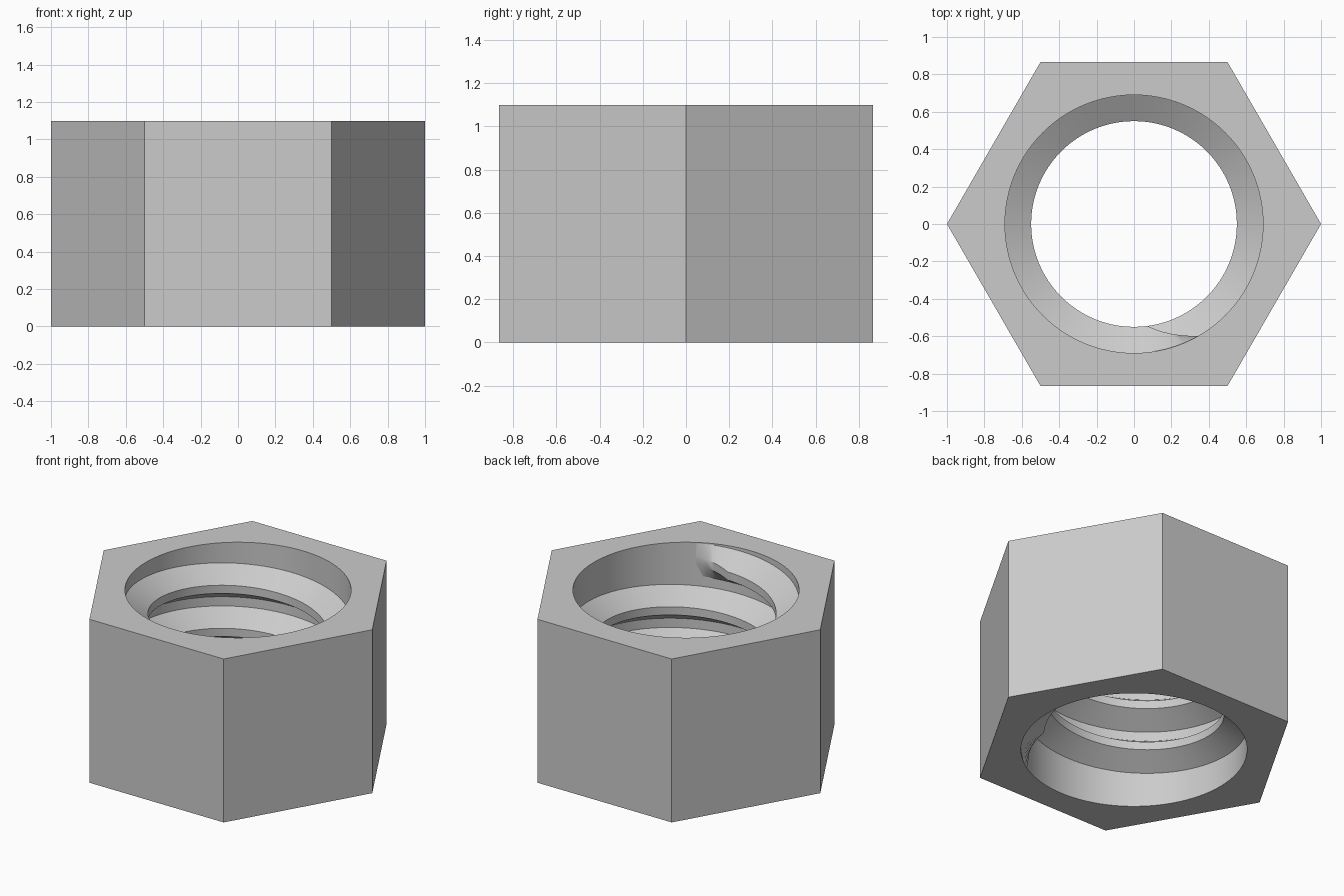
import bpy, bmesh
from math import cos, sin, radians, tau

if "Cube" in bpy.data.objects:
    bpy.data.objects.remove(bpy.data.objects["Cube"], do_unlink=True)

HEIGHT = 1.1
ROOT, CREST = 0.69, 0.55      # bore radius and thread crest radius
SEG = 96                      # segments per turn
TURNS, WIDTH = 3, 0.23        # thread turns and ridge width at its base
LAND = 0.055                  # flat width of the thread crest
PITCH = (HEIGHT - WIDTH) / TURNS
START = radians(-60)
TAPER = 6                     # steps over which the ridge fades out

steel = bpy.data.materials.new("grey_steel")
steel.use_nodes = True
steel.diffuse_color = (0.6, 0.6, 0.6, 1)
steel.node_tree.nodes["Principled BSDF"].inputs["Base Color"].default_value = (0.6, 0.6, 0.6, 1)


def finish(bm, name):
    bmesh.ops.recalc_face_normals(bm, faces=bm.faces[:])
    mesh = bpy.data.meshes.new(name)
    bm.to_mesh(mesh)
    bm.free()
    mesh.materials.append(steel)
    obj = bpy.data.objects.new(name, mesh)
    bpy.context.collection.objects.link(obj)
    bpy.ops.object.select_all(action='DESELECT')
    obj.select_set(True)
    bpy.context.view_layer.objects.active = obj
    bpy.ops.object.shade_smooth_by_angle(angle=radians(30))
    return obj


def ring(bm, radius, count, z):
    return [bm.verts.new((radius * cos(tau * i / count), radius * sin(tau * i / count), z))
            for i in range(count)]


def wall(bm, low, high):
    n = len(low)
    for i in range(n):
        j = (i + 1) % n
        bm.faces.new((low[i], low[j], high[j], high[i]))


# Hexagonal body with a round bore
bm = bmesh.new()
hexes = [ring(bm, 1, 6, z) for z in (0, HEIGHT)]
bores = [ring(bm, ROOT, SEG, z) for z in (0, HEIGHT)]
wall(bm, *hexes)
wall(bm, *bores)
part = SEG // 6
for outer, inner in zip(hexes, bores):
    for k in range(6):
        arc = [inner[(k * part + i) % SEG] for i in range(part, -1, -1)]
        bm.faces.new([outer[k], outer[(k + 1) % 6]] + arc)
finish(bm, "hex_body")

# Right-handed helical ridge, fading into the bore wall at both ends
bm = bmesh.new()
steps = SEG * TURNS
flank = (WIDTH - LAND) / 2
rows = []
for s in range(steps + 1):
    angle = START + tau * s / SEG
    base = PITCH * s / SEG
    fade = min(1, s / TAPER, (steps - s) / TAPER)
    crest = ROOT + (CREST - ROOT) * fade
    back = ROOT + 0.002
    profile = ((back, 0), (crest, flank), (crest, flank + LAND), (back, WIDTH))
    rows.append([bm.verts.new((r * cos(angle), r * sin(angle), base + z)) for r, z in profile])
for a, b in zip(rows, rows[1:]):
    wall(bm, a, b)
bm.faces.new(rows[0])
bm.faces.new(rows[-1])
finish(bm, "thread_ridge")
